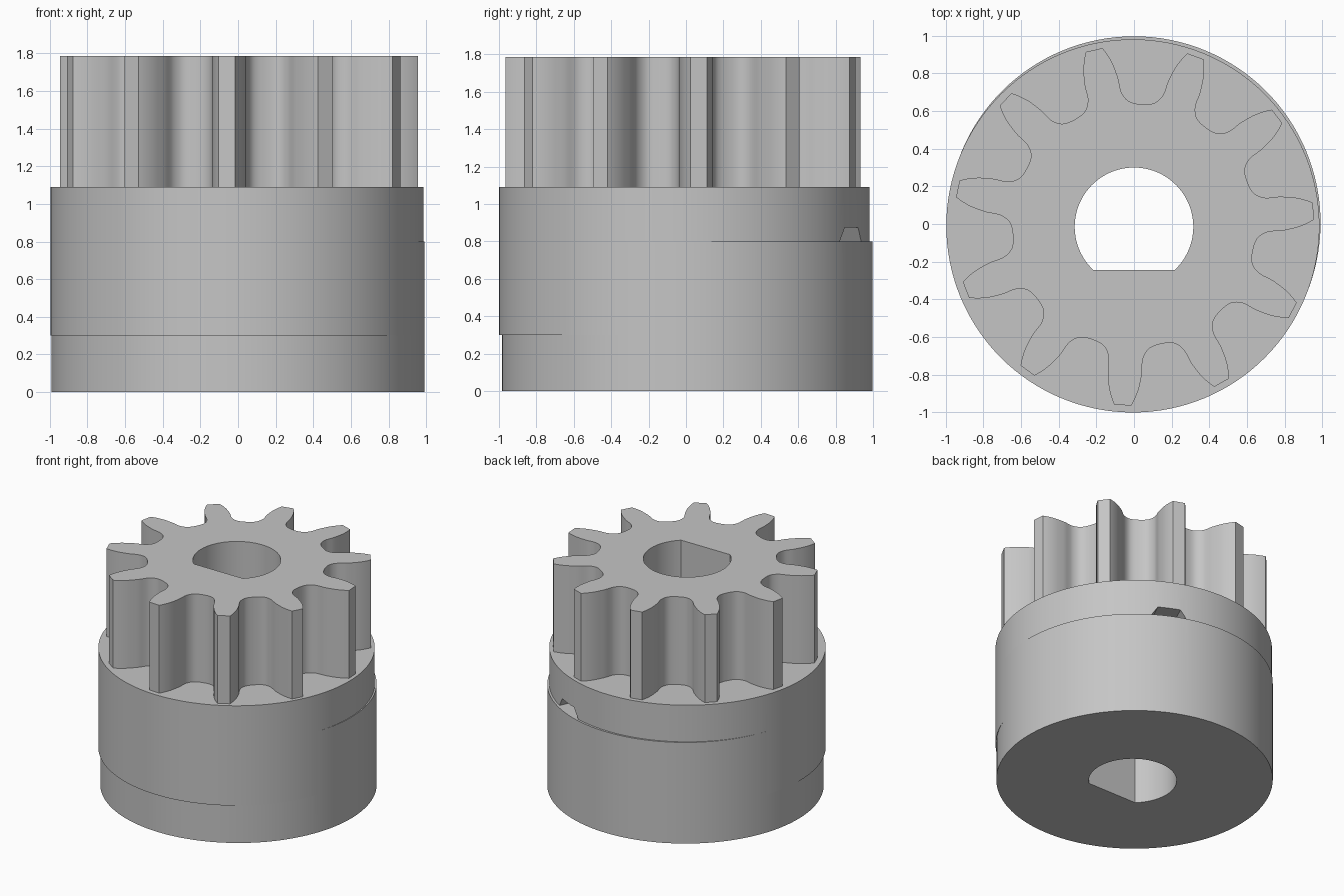
import bpy, bmesh, math
from mathutils import Vector

cube = bpy.data.objects.get("Cube")
if cube:
    bpy.data.objects.remove(cube, do_unlink=True)

# Single plain grey
grey = bpy.data.materials.new("plain grey")
grey.use_nodes = True
GREY = (0.56, 0.56, 0.56, 1)
grey.diffuse_color = GREY
grey.node_tree.nodes["Principled BSDF"].inputs["Base Color"].default_value = GREY


def polar(r, deg, cx=0.0, cy=0.0):
    a = math.radians(deg)
    return (cx + r * math.cos(a), cy + r * math.sin(a))


def prism(name, outline, z0, z1):
    """Extrude a counter-clockwise xy outline from z0 to z1."""
    bm = bmesh.new()
    face = bm.faces.new([bm.verts.new((x, y, z0)) for x, y in outline])
    up = bmesh.ops.extrude_face_region(bm, geom=[face])["geom"]
    top = [v for v in up if isinstance(v, bmesh.types.BMVert)]
    bmesh.ops.translate(bm, verts=top, vec=(0, 0, z1 - z0))
    bmesh.ops.recalc_face_normals(bm, faces=bm.faces)
    mesh = bpy.data.meshes.new(name)
    bm.to_mesh(mesh)
    bm.free()
    mesh.materials.append(grey)
    obj = bpy.data.objects.new(name, mesh)
    bpy.context.collection.objects.link(obj)
    return obj


def activate(obj):
    bpy.ops.object.select_all(action="DESELECT")
    obj.select_set(True)
    bpy.context.view_layer.objects.active = obj


def combine(obj, other, operation):
    mod = obj.modifiers.new(operation.lower(), "BOOLEAN")
    mod.object, mod.operation, mod.solver = other, operation, "EXACT"
    activate(obj)
    bpy.ops.object.modifier_apply(modifier=mod.name)


def circle(r, cx, cy, n=128):
    return [polar(r, 360 * i / n, cx, cy) for i in range(n)]


def smooth_path(pts, steps=3):
    """Catmull-Rom interpolation through the points."""
    p = [pts[0]] + pts + [pts[-1]]
    out = []
    for a, b, c, d in zip(p, p[1:], p[2:], p[3:]):
        for k in range(steps):
            t = k / steps
            out.append(0.5 * (2 * b + (c - a) * t + (2 * a - 5 * b + 4 * c - d) * t ** 2
                              + (3 * b - a - 3 * c + d) * t ** 3))
    return out + [pts[-1]]


# Hub body: two slightly offset cylinders
hub = prism("hub_body", circle(0.991, 0, 0.006), 0, 0.8)
collar = prism("collar", circle(0.991, -0.006, -0.01), 0.3, 1.09)
combine(hub, collar, "UNION")
bpy.data.objects.remove(collar, do_unlink=True)

# Pinion: (radius, degrees from tooth centre) down one flank to mid-valley
TEETH, PHASE = 11, 4.6
PITCH = 360 / TEETH
flank = [(.957, 2.7), (.92, 3.9), (.87, 5.2), (.82, 6.1), (.78, 6.7), (.74, 6.95),
         (.71, 7.4), (.68, 8.7), (.659, 10.6), (.648, 13.3), (.645, PITCH / 2)]
flank = [(v.x, v.y) for v in smooth_path([Vector(p) for p in flank])]
valley = flank + [(r, PITCH - a) for r, a in reversed(flank[:-1])]
outline = [polar(r, PHASE + i * PITCH + a, 0, -0.008)
           for i in range(TEETH) for r, a in valley]
pinion = prism("pinion_gear", outline, 1.09, 1.785)

# D-shaped bore through everything
FLAT = -47
bore_outline = [polar(0.315, FLAT + i * (180 - 2 * FLAT) / 72, 0, -0.015) for i in range(73)]
for part in (hub, pinion):
    bore = prism("bore_cutter", bore_outline, -0.1, 2)
    combine(part, bore, "DIFFERENCE")
    bpy.data.objects.remove(bore, do_unlink=True)

# Small tapered pocket in the collar, sitting on the hub ledge
pocket = prism("pocket_cutter", [(.84, -.135), (1.1, -.135), (1.1, .135), (.84, .135)], 0.8, 0.875)
for v in pocket.data.vertices:
    if v.co.z > 0.85:
        v.co.y *= 0.62
pocket.rotation_euler.z = math.radians(65)
bpy.context.view_layer.update()
combine(hub, pocket, "DIFFERENCE")
bpy.data.objects.remove(pocket, do_unlink=True)

for part in (hub, pinion):
    activate(part)
    bpy.ops.object.shade_smooth_by_angle(angle=math.radians(30))
